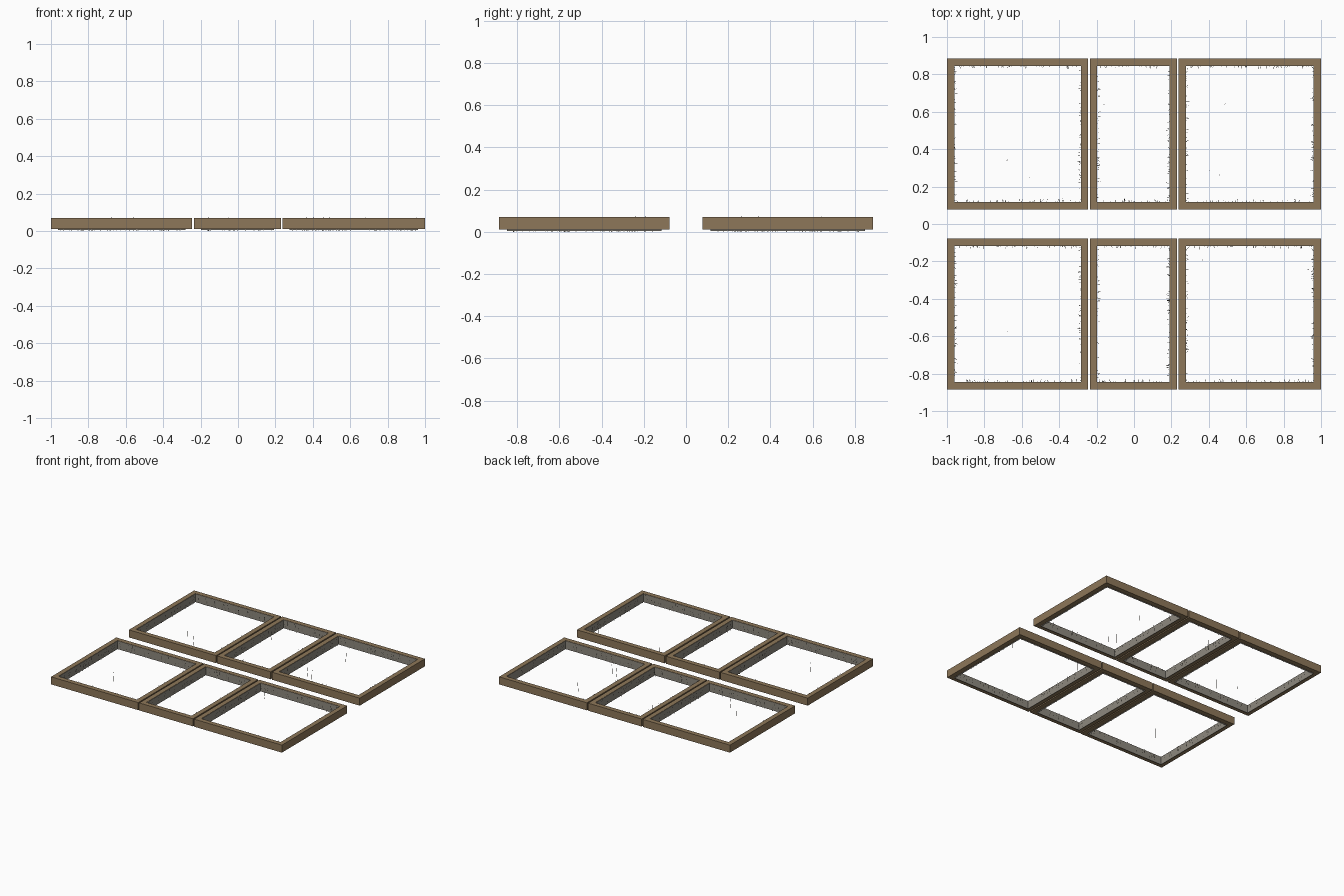
import bpy, bmesh, random
from mathutils import Vector

if "Cube" in bpy.data.objects:
    bpy.data.objects.remove(bpy.data.objects["Cube"])

random.seed(4)


def material(name, rgb):
    m = bpy.data.materials.new(name)
    m.diffuse_color = (*rgb, 1)
    m.use_nodes = True
    m.node_tree.nodes["Principled BSDF"].inputs["Base Color"].default_value = m.diffuse_color
    return m


WOOD = material("brown wood", (0.27, 0.185, 0.10))
GREY = material("grey fibre", (0.27, 0.25, 0.21))

RAIL = 0.037
Z0, Z1 = 0.011, 0.07


def finish(name, bm, mat):
    me = bpy.data.meshes.new(name)
    bm.to_mesh(me)
    bm.free()
    me.materials.append(mat)
    ob = bpy.data.objects.new(name, me)
    bpy.context.collection.objects.link(ob)
    return ob


def ring(name, x0, x1, y0, y1, w, z0, z1, mat):
    """Closed rectangular frame with wall thickness w."""
    bm = bmesh.new()
    loops = []
    for inset, z in ((0, z0), (0, z1), (w, z1), (w, z0)):
        a, b, c, d = x0 + inset, x1 - inset, y0 + inset, y1 - inset
        loops.append([bm.verts.new(p) for p in
                      ((a, c, z), (b, c, z), (b, d, z), (a, d, z))])
    for i in range(4):
        p, q = loops[i], loops[(i + 1) % 4]
        for j in range(4):
            k = (j + 1) % 4
            bm.faces.new((p[j], p[k], q[k], q[j]))
    bmesh.ops.recalc_face_normals(bm, faces=bm.faces)
    return finish(name, bm, mat)


def blade(bm, base, along, lean, height, width):
    """Thin upright tapered strand."""
    tip = base + lean + Vector((0, 0, height))
    side = along * width / 2
    vs = [bm.verts.new(p) for p in (base - side, base + side,
                                    tip + side * 0.4, tip - side * 0.4)]
    bm.faces.new(vs)


def wall_fibres(name, x0, x1, y0, y1):
    """Ragged strands standing against the four inner walls."""
    bm = bmesh.new()
    X, Y = Vector((1, 0, 0)), Vector((0, 1, 0))
    walls = ((Vector((x0, y0, 0)), X, Y, x1 - x0),
             (Vector((x0, y1, 0)), X, -Y, x1 - x0),
             (Vector((x0, y0, 0)), Y, X, y1 - y0),
             (Vector((x1, y0, 0)), Y, -X, y1 - y0))
    for origin, along, inward, length in walls:
        for _ in range(int(length * 110)):
            z = random.uniform(0.0, 0.025)
            base = origin + along * random.uniform(0.01, length - 0.01)
            base += inward * random.uniform(0.002, 0.007)
            base.z = z
            lean = inward * random.random() ** 3 * 0.016
            lean += along * random.uniform(-0.004, 0.004)
            top = random.uniform(0.045, 0.071)
            blade(bm, base, along, lean, top - z, 0.003)
    return finish(name, bm, GREY)


# Six bed frames: three widths, two rows
columns = (("left", -1.0, -0.245), ("middle", -0.236, 0.229), ("right", 0.239, 1.0))
rows = (("front", -0.885, -0.078), ("back", 0.078, 0.885))
for row, y0, y1 in rows:
    for col, x0, x1 in columns:
        tag = f"{row}_{col}"
        ring(tag + "_bed_frame", x0, x1, y0, y1, RAIL, Z0, Z1, WOOD)
        inner = (x0 + RAIL, x1 - RAIL, y0 + RAIL, y1 - RAIL)
        ring(tag + "_liner", *inner, 0.002, 0.004, 0.068, GREY)
        wall_fibres(tag + "_wall_fibres", *inner)

# A few single strands standing inside the beds
bm = bmesh.new()
for x, y in ((-0.68, 0.34), (-0.56, 0.245), (0.40, 0.285), (0.455, 0.26),
             (0.485, 0.64), (-0.16, 0.64), (-0.68, -0.575), (0.365, -0.195),
             (0.93, -0.245)):
    for along in (Vector((1, 0, 0)), Vector((0, 1, 0))):
        blade(bm, Vector((x, y, 0)), along, Vector((0.003, 0.004, 0)), 0.074, 0.004)
finish("single_strands", bm, GREY)
